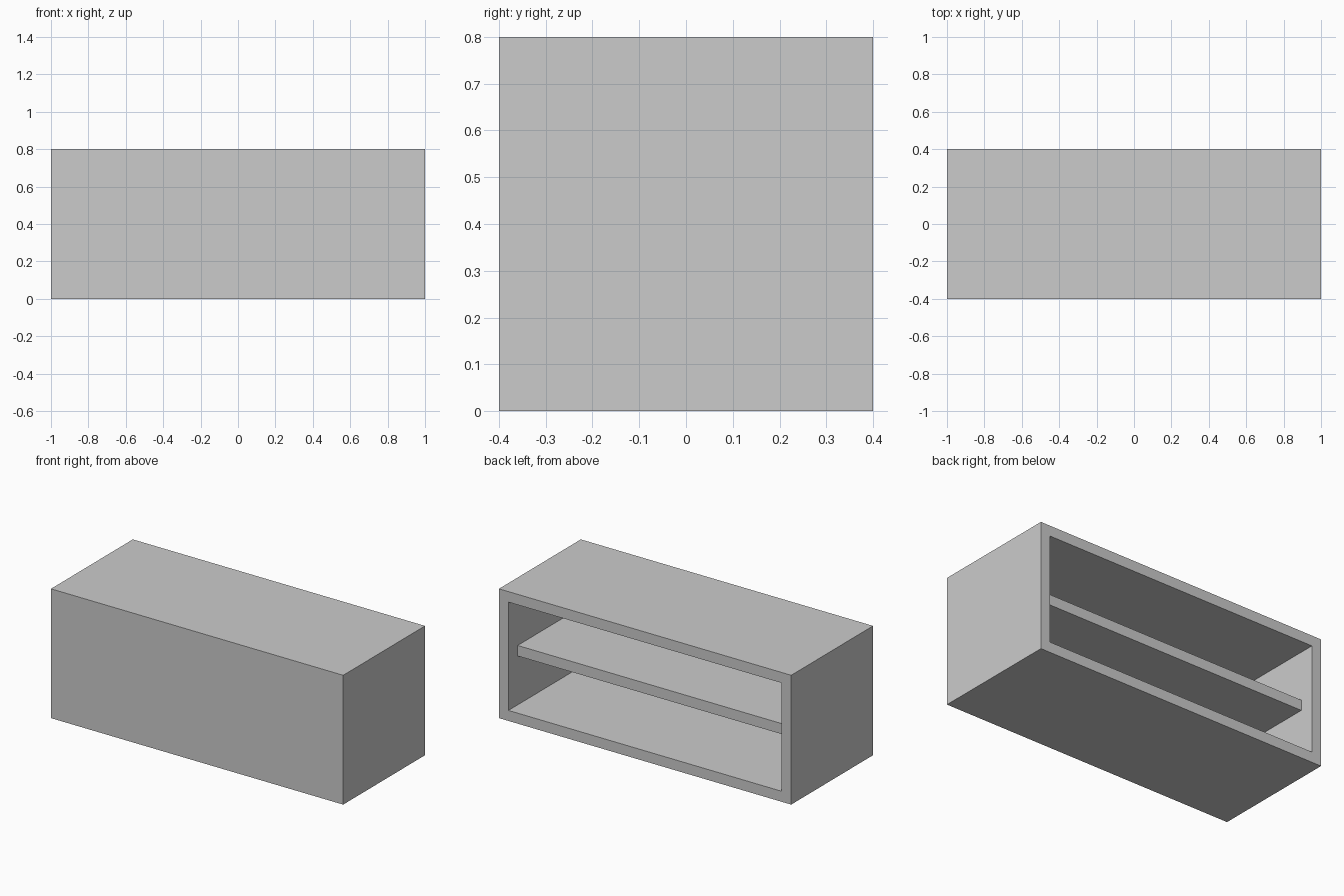
import bpy
import bmesh
from mathutils import Matrix, Vector

if "Cube" in bpy.data.objects:
    bpy.data.objects.remove(bpy.data.objects["Cube"])

W, D, H = 2.0, 0.8, 0.8   # overall size
T = 0.065                 # panel thickness
RECESS = 0.09             # shelf set back from the open side


def box(bm, lo, hi):
    lo, hi = Vector(lo), Vector(hi)
    mat = Matrix.Translation((lo + hi) / 2) @ Matrix.Diagonal((*(hi - lo), 1))
    bmesh.ops.create_cube(bm, size=1, matrix=mat)


def finish(bm, name):
    bmesh.ops.recalc_face_normals(bm, faces=bm.faces)
    mesh = bpy.data.meshes.new(name)
    bm.to_mesh(mesh)
    bm.free()
    obj = bpy.data.objects.new(name, mesh)
    bpy.context.collection.objects.link(obj)
    return obj


# Counter body: solid block hollowed out from the back
bm = bmesh.new()
box(bm, (-W / 2, -D / 2, 0), (W / 2, D / 2, H))
bm.normal_update()
back = max(bm.faces, key=lambda f: f.calc_center_median().y)
bmesh.ops.inset_region(bm, faces=[back], thickness=T, use_even_offset=True)
floor = bmesh.ops.extrude_discrete_faces(bm, faces=[back])["faces"][0]
bmesh.ops.translate(bm, verts=floor.verts, vec=(0, T - D, 0))
finish(bm, "counter_body")

# Middle shelf, spanning between the inner side walls
bm = bmesh.new()
box(bm, (-W / 2 + T, -D / 2 + T, (H - T) / 2),
    (W / 2 - T, D / 2 - RECESS, (H + T) / 2))
finish(bm, "shelf")
